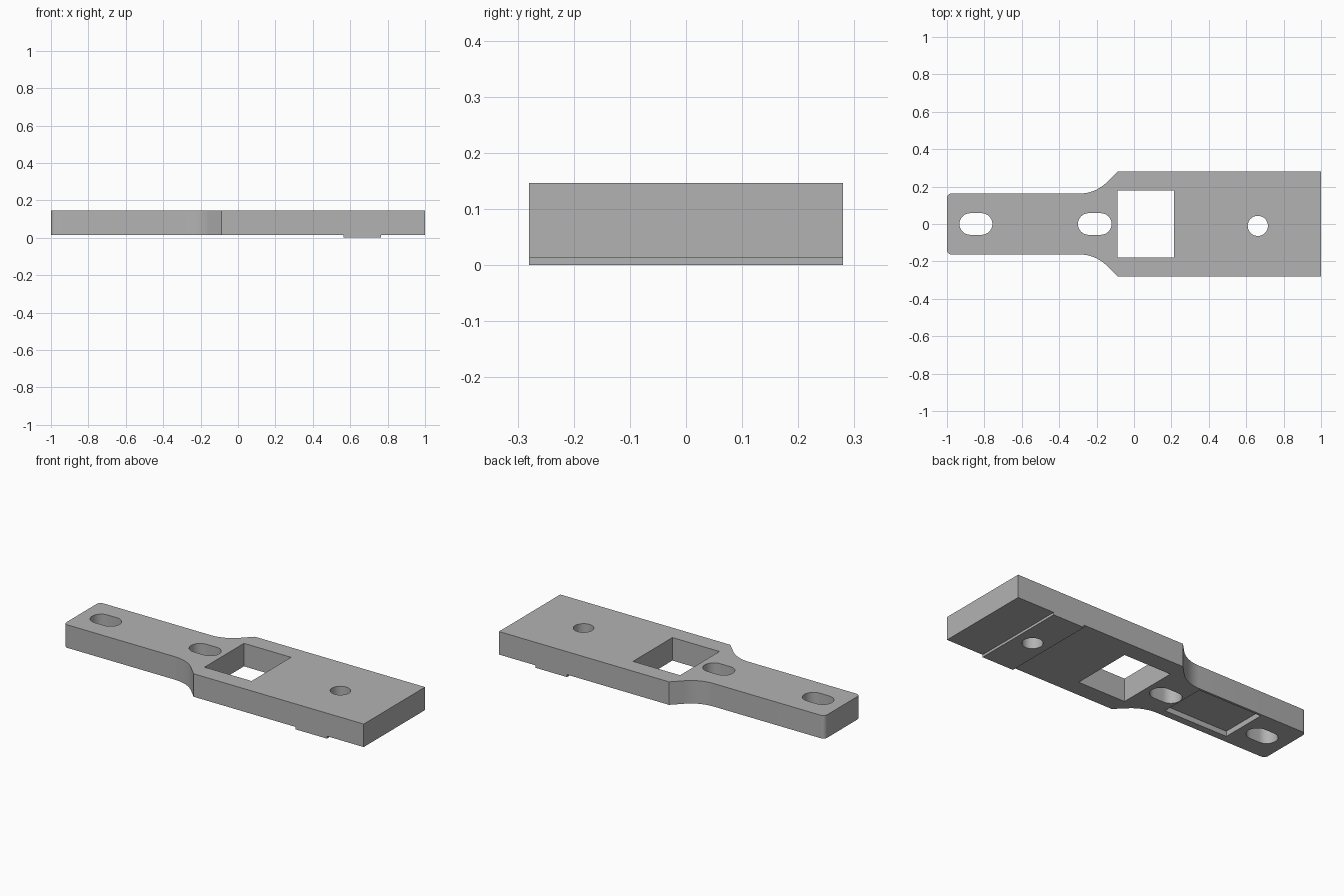
import bpy, bmesh
from math import sin, cos, pi, radians

cube = bpy.data.objects.get("Cube")
if cube:
    bpy.data.objects.remove(cube, do_unlink=True)

grey = bpy.data.materials.new("plain grey")
grey.use_nodes = True
colour = (0.45, 0.45, 0.45, 1)
grey.diffuse_color = colour
grey.node_tree.nodes["Principled BSDF"].inputs["Base Color"].default_value = colour

BASE, TOP = 0.014, 0.147


def arc(cx, cy, r, start, end, steps):
    """Points along an arc, angles in degrees."""
    angles = [radians(start + (end - start) * i / steps) for i in range(steps + 1)]
    return [(cx + r * cos(a), cy + r * sin(a)) for a in angles]


def rect(x0, x1, y0, y1):
    return [(x0, y0), (x1, y0), (x1, y1), (x0, y1)]


def slot(cx, half, r):
    """Outline with two round ends, lying along x."""
    return arc(cx + half, 0, r, -90, 90, 16) + arc(cx - half, 0, r, 90, 270, 16)


def prism(name, outline, z0, z1):
    """Closed outline extruded from z0 to z1."""
    bm = bmesh.new()
    face = bm.faces.new([bm.verts.new((x, y, z0)) for x, y in outline])
    new = bmesh.ops.extrude_face_region(bm, geom=[face])["geom"]
    bmesh.ops.translate(bm, vec=(0, 0, z1 - z0),
                        verts=[v for v in new if isinstance(v, bmesh.types.BMVert)])
    bmesh.ops.recalc_face_normals(bm, faces=bm.faces)
    mesh = bpy.data.meshes.new(name)
    bm.to_mesh(mesh)
    bm.free()
    mesh.materials.append(grey)
    obj = bpy.data.objects.new(name, mesh)
    bpy.context.collection.objects.link(obj)
    return obj


# Plate: wide body, curved shoulders and narrow tongue, mirrored about y = 0
half = [(1, 0.28), (-0.088, 0.28)]
half += arc(-0.29, 0.368, 0.205, -45, -90, 12)
half += arc(-0.975, 0.138, 0.025, 90, 180, 6)
plate = prism("plate", half + [(x, -y) for x, y in reversed(half)], BASE, TOP)

# Through holes and the shallow pocket underneath
cutters = [
    prism("end_slot_cutter", slot(-0.845, 0.03, 0.058), -0.1, 0.3),
    prism("inner_slot_cutter", slot(-0.21, 0.032, 0.058), -0.1, 0.3),
    prism("square_hole_cutter", rect(-0.088, 0.213, -0.18, 0.18), -0.1, 0.3),
    prism("round_hole_cutter", arc(0.662, -0.01, 0.054, 0, 348.75, 31), -0.1, 0.3),
    prism("pocket_cutter", rect(-0.71, -0.305, -0.12, 0.15), -0.1, BASE + 0.03),
]

# Cross rail under the wide end
rail = prism("cross_rail", rect(0.565, 0.765, -0.28, 0.28), 0, BASE)


def cut(obj, cutter):
    mod = obj.modifiers.new(cutter.name, 'BOOLEAN')
    mod.operation = 'DIFFERENCE'
    mod.solver = 'EXACT'
    mod.object = cutter


for cutter in cutters:
    cut(plate, cutter)
    cutter.hide_render = True
cut(rail, cutters[3])

# Bake the cuts, remove the cutters and smooth the rounded walls
bpy.context.view_layer.update()
for obj in (plate, rail):
    graph = bpy.context.evaluated_depsgraph_get()
    mesh = bpy.data.meshes.new_from_object(obj.evaluated_get(graph))
    obj.modifiers.clear()
    obj.data = mesh
for cutter in cutters:
    bpy.data.objects.remove(cutter, do_unlink=True)

bpy.ops.object.select_all(action='DESELECT')
for obj in (plate, rail):
    obj.select_set(True)
bpy.context.view_layer.objects.active = plate
bpy.ops.object.shade_smooth_by_angle(angle=radians(30))
